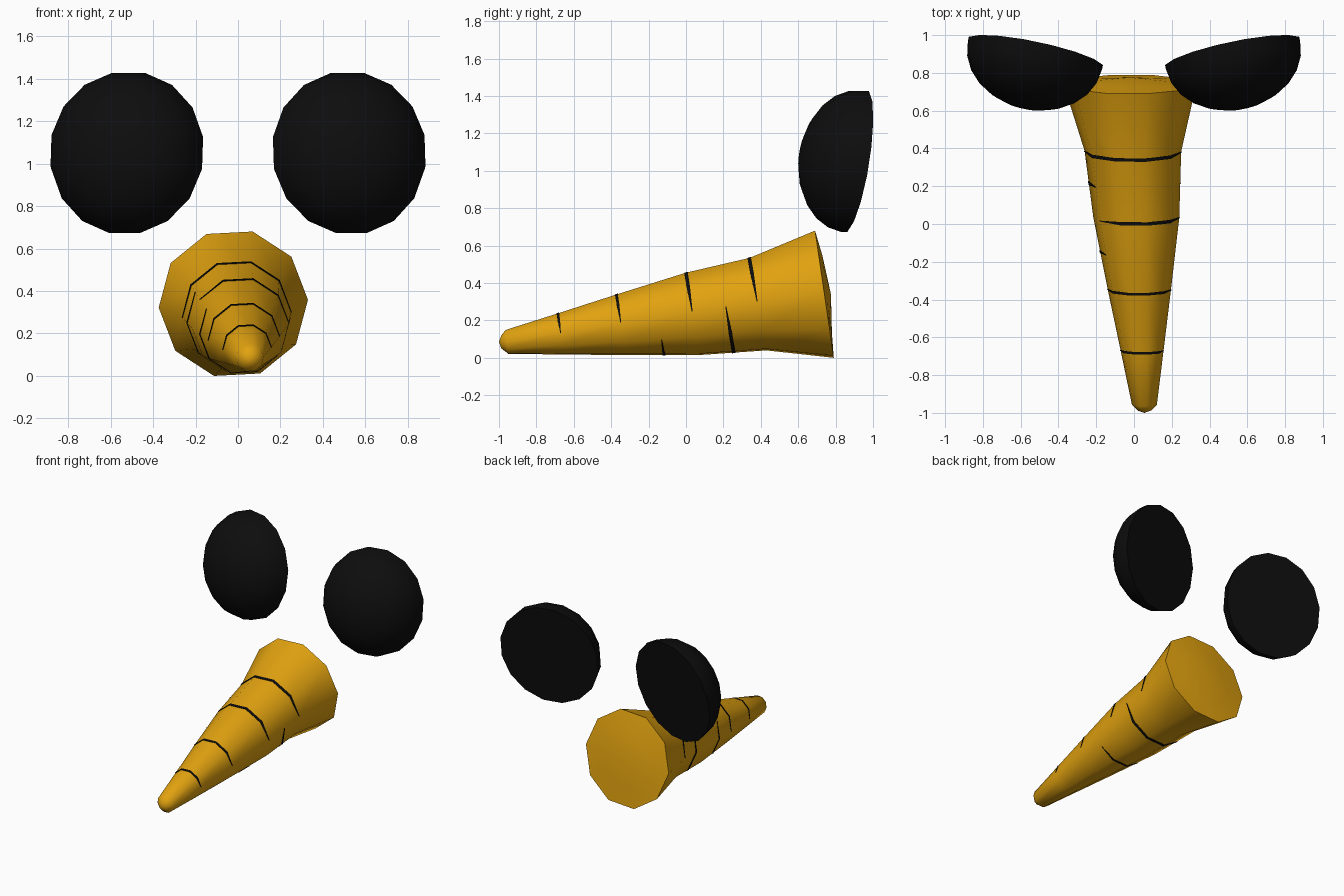
import bpy, bmesh
from math import sin, cos, radians, floor
from mathutils import Vector, Matrix

if "Cube" in bpy.data.objects:
    bpy.data.objects.remove(bpy.data.objects["Cube"])


def material(name, color):
    m = bpy.data.materials.new(name)
    m.diffuse_color = color
    m.use_nodes = True
    m.node_tree.nodes["Principled BSDF"].inputs["Base Color"].default_value = m.diffuse_color
    return m


ORANGE = material("orange", (0.75, 0.36, 0.005, 1))
BLACK = material("black", (0.004, 0.004, 0.004, 1))


def finish(bm, name, mat, angle=50):
    bmesh.ops.recalc_face_normals(bm, faces=bm.faces[:])
    me = bpy.data.meshes.new(name)
    bm.to_mesh(me)
    bm.free()
    me.materials.append(mat)
    me.shade_smooth()
    me.set_sharp_from_angle(angle=radians(angle))
    ob = bpy.data.objects.new(name, me)
    bpy.context.collection.objects.link(ob)
    return ob


# Carrot rings: y at top, y at bottom, centre x, centre z, radius
SIDES = 10
RINGS = [
    (-0.988, -0.988, 0.055, 0.085, 0.035),
    (-0.965, -0.95, 0.055, 0.085, 0.066),
    (-0.69, -0.66, 0.043, 0.127, 0.113),
    (-0.37, -0.32, 0.028, 0.177, 0.168),
    (0.00, 0.07, 0.012, 0.235, 0.228),
    (0.34, 0.43, -0.006, 0.287, 0.256),
    (0.69, 0.79, -0.022, 0.340, 0.352),
]


def ring_point(ring, k, grow=0.0):
    yt, yb, cx, cz, r = ring
    a = radians(3 + 360 / SIDES * k)
    r += grow
    return Vector((cx + r * cos(a), (yt + yb) / 2 - (yb - yt) / 2 * sin(a) / 0.966, cz + r * sin(a)))


def surface(y_top, k, grow):
    """Point on the carrot skin, found by the ring's top y and side index."""
    i = max(j for j in range(len(RINGS) - 1) if RINGS[j][0] <= y_top)
    a, b = RINGS[i], RINGS[i + 1]
    t = (y_top - a[0]) / (b[0] - a[0])
    ring = [p + (q - p) * t for p, q in zip(a, b)]
    k0 = floor(k)
    return ring_point(ring, k0, grow).lerp(ring_point(ring, k0 + 1, grow), k - k0)


# Carrot body with a rounded tip and a gently domed back
bm = bmesh.new()
yt, yb, cx, cz, r = RINGS[-1]
cap = (yt + 0.04, yb - 0.01, cx, cz, r * 0.6)
loops = [[bm.verts.new(ring_point(g, k)) for k in range(SIDES)] for g in RINGS + [cap]]
for a, b in zip(loops, loops[1:]):
    for k in range(SIDES):
        n = (k + 1) % SIDES
        bm.faces.new((a[k], a[n], b[n], b[k]))
for loop, centre in ((loops[0], (0.055, -1.0, 0.085)), (loops[-1], (cx, 0.775, cz))):
    c = bm.verts.new(centre)
    for k in range(SIDES):
        bm.faces.new((loop[k], loop[(k + 1) % SIDES], c))
finish(bm, "carrot", ORANGE)

# Dark creases: y at top, first side, last side, width
CREASES = [
    (0.338, 0, 5, 0.018), (0.0, 0, 4, 0.018), (-0.372, 0, 5, 0.014), (-0.685, 0, 5, 0.013),
    (0.175, 4, 10, 0.018), (-0.178, 4, 9, 0.014),
]
for i, (y, k0, k1, width) in enumerate(CREASES):
    bm = bmesh.new()
    rows = []
    for k in range(k0, k1 + 1):
        w = width / 2 * (0.25 if k in (k0, k1) else 1)
        rows.append([bm.verts.new(surface(y + d, k, g))
                     for d, g in ((-w, -0.002), (-w, 0.003), (w, 0.003), (w, -0.002))])
    for a, b in zip(rows, rows[1:]):
        for j in range(3):
            bm.faces.new((a[j], b[j], b[j + 1], a[j + 1]))
    finish(bm, f"crease_{i + 1}", BLACK)

# Coal eyes: half ellipsoids tilted outwards and up, flat at the back
n = Vector((0.21, -1, 0.16)).normalized()
u = Vector((1, 0.21, 0)).normalized()
v = n.cross(u)
for side, sx in (("left", -1), ("right", 1)):
    bm = bmesh.new()
    bmesh.ops.create_uvsphere(bm, u_segments=16, v_segments=12, radius=1)
    bmesh.ops.rotate(bm, verts=bm.verts[:], matrix=Matrix.Rotation(radians(11.25), 3, 'Z'))
    bmesh.ops.delete(bm, geom=[p for p in bm.verts if p.co.z < -0.01], context='VERTS')
    bmesh.ops.contextual_create(bm, geom=[e for e in bm.edges if e.is_boundary])
    for p in bm.verts:
        x, y, z = p.co
        q = Vector((0.522, 0.905, 1.05)) + u * x * 0.37 + v * y * 0.39 + n * z * 0.30
        p.co = (q.x * sx, q.y, q.z)
    finish(bm, f"{side}_eye", BLACK)
